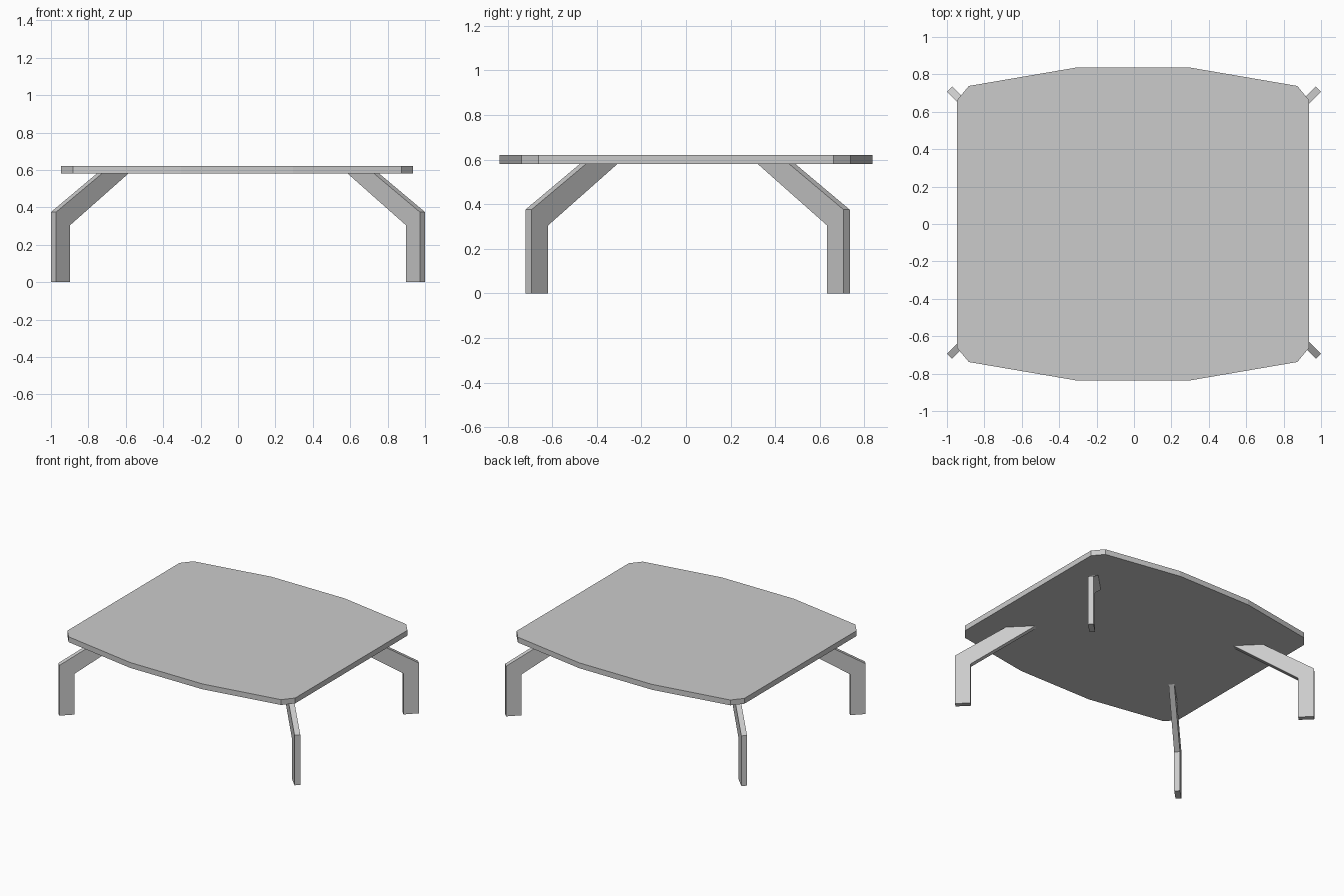
import bpy
import bmesh
from math import sqrt
from mathutils import Vector

cube = bpy.data.objects.get("Cube")
if cube:
    bpy.data.objects.remove(cube, do_unlink=True)

# Single grey finish
grey = bpy.data.materials.new("plain_grey")
grey.use_nodes = True
color = (0.6, 0.6, 0.6, 1)
grey.diffuse_color = color
grey.node_tree.nodes["Principled BSDF"].inputs["Base Color"].default_value = color


def extrude_profile(name, points, offset):
    """Solid made by sweeping a flat outline along an offset."""
    bm = bmesh.new()
    face = bm.faces.new([bm.verts.new(p) for p in points])
    swept = bmesh.ops.extrude_face_region(bm, geom=[face], use_keep_orig=True)
    verts = [g for g in swept["geom"] if isinstance(g, bmesh.types.BMVert)]
    bmesh.ops.translate(bm, verts=verts, vec=offset)
    bmesh.ops.recalc_face_normals(bm, faces=bm.faces[:])
    mesh = bpy.data.meshes.new(name)
    bm.to_mesh(mesh)
    bm.free()
    mesh.materials.append(grey)
    obj = bpy.data.objects.new(name, mesh)
    bpy.context.collection.objects.link(obj)
    return obj


# Table top: one quarter outline mirrored into four
TOP_BOTTOM, TOP_HEIGHT, TOP_X = 0.58, 0.62, -0.005
quarter = [(0.941, 0.662), (0.878, 0.738), (0.30, 0.837)]
outline = []
for sx, sy, step in ((1, 1, 1), (-1, 1, -1), (-1, -1, 1), (1, -1, -1)):
    outline += [Vector((sx * x + TOP_X, sy * y, TOP_BOTTOM)) for x, y in quarter[::step]]
extrude_profile("table_top", outline, Vector((0, 0, TOP_HEIGHT - TOP_BOTTOM)))

# Bent diagonal legs: (inward distance, height)
leg_profile = [(0, 0), (0, 0.375), (0.345, TOP_BOTTOM), (0.545, TOP_BOTTOM),
               (0.106, 0.305), (0.106, 0)]
THICKNESS = 0.039
LEG_X, LEG_Y, LEG_SHIFT = 0.986, 0.714, 0.007
for side, sx in (("left", 1), ("right", -1)):
    for end, sy in (("front", -1), ("back", 1)):
        inward = Vector((-sx, -sy, 0)) / sqrt(2)
        across = Vector((-sy, sx, 0)) / sqrt(2) * THICKNESS
        tip = Vector((sx * LEG_X, sy * LEG_Y + LEG_SHIFT, 0))
        points = [tip + inward * r + Vector((0, 0, z)) - across / 2 for r, z in leg_profile]
        extrude_profile(f"{end}_{side}_leg", points, across)
